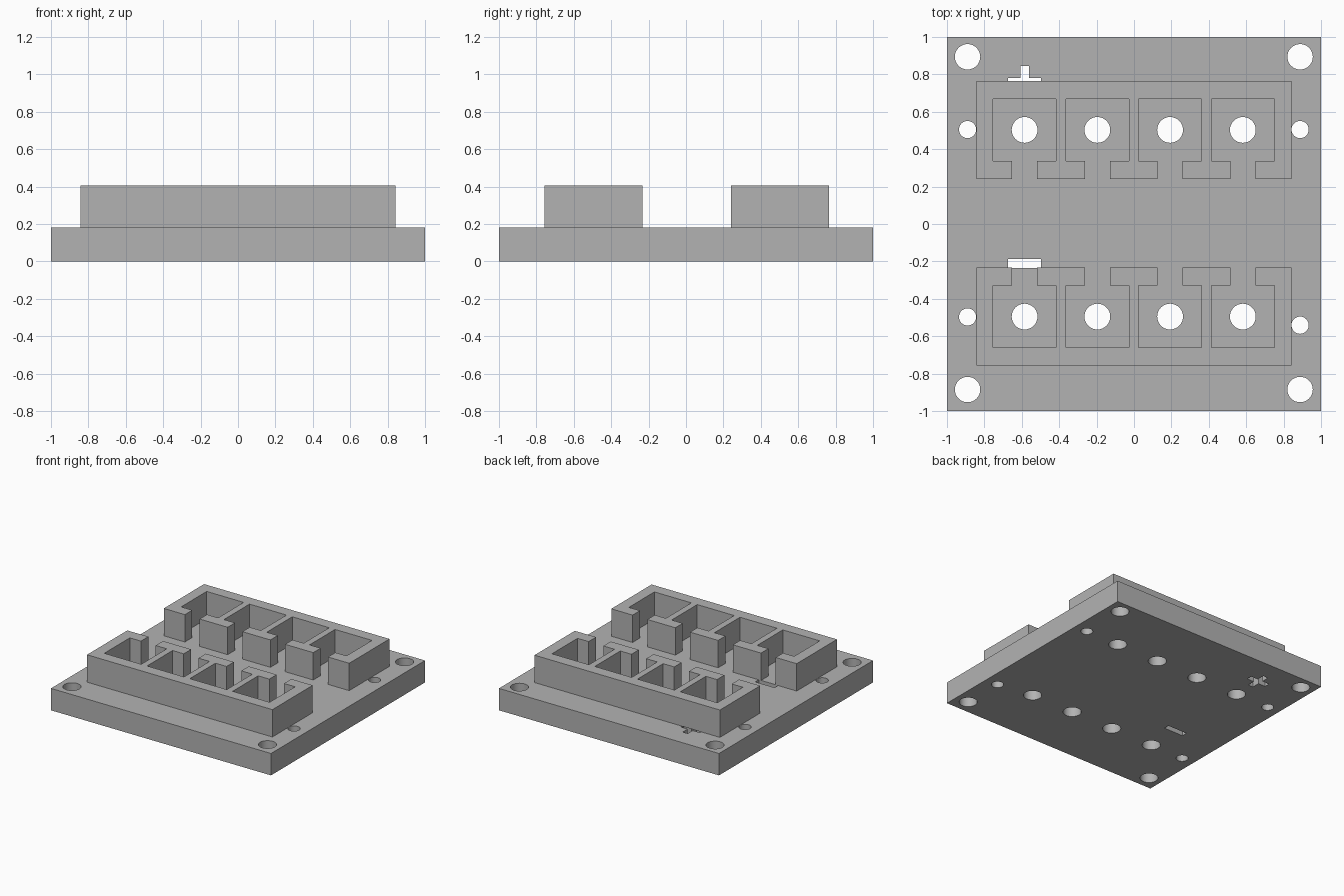
import bpy, bmesh, math

cube = bpy.data.objects.get("Cube")
if cube:
    bpy.data.objects.remove(cube, do_unlink=True)

grey = bpy.data.materials.new("plain grey")
grey.use_nodes = True
grey.diffuse_color = (0.45, 0.45, 0.45, 1)
grey.node_tree.nodes["Principled BSDF"].inputs["Base Color"].default_value = grey.diffuse_color

PLATE_TOP, BLOCK_TOP = 0.18, 0.405
CELLS = [-0.585 + 0.389 * i for i in range(4)]
ROWS = {"back": (0.503, 1), "front": (-0.495, -1)}


def circle(x, y, r, n=32):
    return [(x + r * math.cos(2 * math.pi * i / n), y + r * math.sin(2 * math.pi * i / n))
            for i in range(n)]


def rect(x0, x1, y0, y1):
    return [(x0, y0), (x1, y0), (x1, y1), (x0, y1)]


def plus(x, y, arm, half):
    corner = [(arm, -half), (arm, half), (half, half)]
    points = []
    for _ in range(4):
        points += [(x + a, y + b) for a, b in corner]
        corner = [(-b, a) for a, b in corner]
    return points


def extrude(name, loops, z0, z1):
    """Solid from a flat outline (first loop) and its holes (other loops)."""
    curve = bpy.data.curves.new(name, "CURVE")
    curve.dimensions, curve.fill_mode = "2D", "BOTH"
    curve.extrude = (z1 - z0) / 2
    for loop in loops:
        spline = curve.splines.new("POLY")
        spline.points.add(len(loop) - 1)
        for point, (x, y) in zip(spline.points, loop):
            point.co = (x, y, 0, 1)
        spline.use_cyclic_u = True
    obj = bpy.data.objects.new(name, curve)
    bpy.context.collection.objects.link(obj)
    bpy.ops.object.select_all(action="DESELECT")
    bpy.context.view_layer.objects.active = obj
    obj.select_set(True)
    bpy.ops.object.convert(target="MESH")
    obj = bpy.context.object
    bm = bmesh.new()
    bm.from_mesh(obj.data)
    bmesh.ops.translate(bm, verts=bm.verts, vec=(0, 0, (z0 + z1) / 2))
    bmesh.ops.remove_doubles(bm, verts=bm.verts, dist=1e-5)
    bmesh.ops.recalc_face_normals(bm, faces=bm.faces)
    bm.to_mesh(obj.data)
    bm.free()
    obj.data.materials.clear()
    obj.data.materials.append(grey)
    bpy.ops.object.shade_smooth_by_angle(angle=math.radians(30))
    return obj


# Base plate with corner, side and cell holes and the polarity slots
holes = [circle(x, y, 0.068) for x in (-0.89, 0.888) for y in (0.894, -0.885)]
holes += [circle(x, y, 0.046) for x, y in
          ((-0.89, 0.505), (0.888, 0.505), (-0.89, -0.497), (0.888, -0.541))]
holes += [circle(x, y, 0.069) for x in CELLS for y, side in ROWS.values()]
holes.append(plus(CELLS[0], 0.757, 0.088, 0.023))
holes.append(rect(-0.673, -0.497, -0.235, -0.188))
extrude("base_plate", [rect(-1, 1, -1, 1)] + holes, 0, PLATE_TOP)

# Two facing rows of square pockets with narrow inner openings
for row, (cy, side) in ROWS.items():
    outline = [(0.842, -0.262), (0.842, 0.261), (-0.843, 0.261), (-0.843, -0.262)]
    for cx in CELLS:
        outline += [(cx + dx, dy) for dx, dy in (
            (-0.067, -0.262), (-0.067, -0.166), (-0.168, -0.166), (-0.168, 0.166),
            (0.168, 0.166), (0.168, -0.166), (0.067, -0.166), (0.067, -0.262))]
    extrude(row + "_pocket_row", [[(x, cy + side * y) for x, y in outline]],
            PLATE_TOP, BLOCK_TOP)
